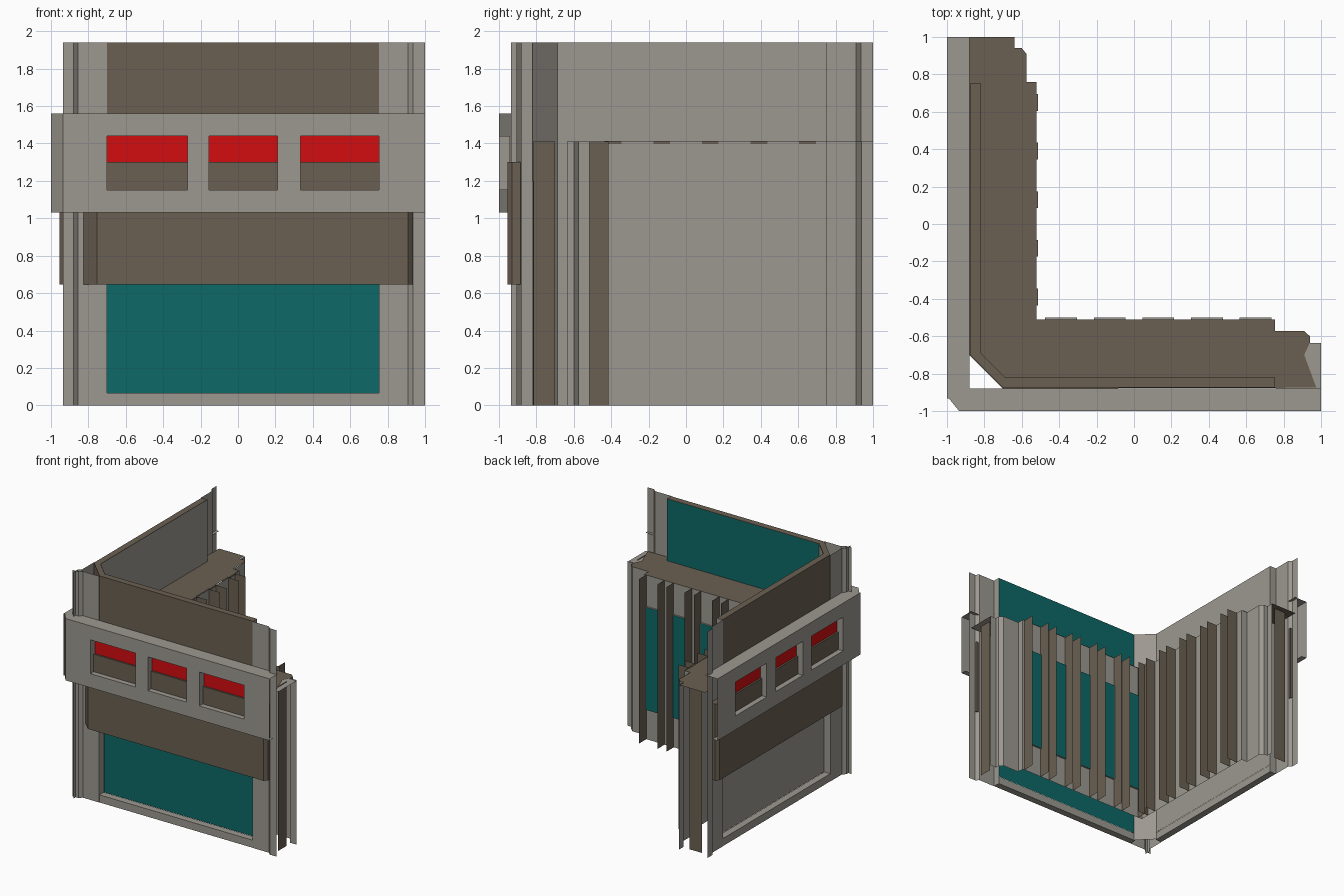
import bpy, bmesh

if "Cube" in bpy.data.objects:
    bpy.data.objects.remove(bpy.data.objects["Cube"])

H = 1.94      # full height
FLOOR = 1.41  # height of the inner ledge


def material(name, rgb):
    m = bpy.data.materials.new(name)
    m.diffuse_color = (*rgb, 1)
    m.use_nodes = True
    m.node_tree.nodes["Principled BSDF"].inputs["Base Color"].default_value = m.diffuse_color
    return m


GREY = material("warm grey", (0.335, 0.315, 0.28))
BROWN = material("dark brown", (0.145, 0.115, 0.085))
RED = material("red", (0.65, 0.004, 0.005))
TEAL = material("teal", (0.004, 0.14, 0.135))


def finish(bm, name, mat):
    bmesh.ops.recalc_face_normals(bm, faces=bm.faces)
    me = bpy.data.meshes.new(name)
    bm.to_mesh(me)
    bm.free()
    me.materials.append(mat)
    ob = bpy.data.objects.new(name, me)
    bpy.context.collection.objects.link(ob)


def swap(pts, side):
    """The left wing is the front wing mirrored across the diagonal."""
    return [(y, x) for x, y in pts] if side else list(pts)


def sheet(name, mat, pts, z0, z1, side=0):
    """Folded vertical sheet along a plan path."""
    bm = bmesh.new()
    cols = [(bm.verts.new((x, y, z0)), bm.verts.new((x, y, z1))) for x, y in swap(pts, side)]
    for a, b in zip(cols, cols[1:]):
        bm.faces.new((a[0], b[0], b[1], a[1]))
    finish(bm, name, mat)


def plate(name, mat, pts, z, side=0, thick=0.0):
    """Flat plan polygon, optionally raised to a prism."""
    bm = bmesh.new()
    f = bm.faces.new([bm.verts.new((x, y, z)) for x, y in swap(pts, side)])
    if thick:
        r = bmesh.ops.extrude_face_region(bm, geom=[f])
        bmesh.ops.translate(bm, vec=(0, 0, thick),
                            verts=[v for v in r["geom"] if isinstance(v, bmesh.types.BMVert)])
    finish(bm, name, mat)


def rect(x0, x1, y0, y1):
    return [(x0, y0), (x1, y0), (x1, y1), (x0, y1)]


WINDOWS = [(-0.70, -0.27), (-0.155, 0.21), (0.335, 0.755)]
BAYS = [-0.39, -0.13, 0.13, 0.39, 0.65]

for s in (0, 1):
    w = ("front_", "left_")[s]

    # folded pilaster sheets at both ends of the facade
    sheet(w + "corner_pilaster", GREY,
          [(-0.935, -0.905), (-0.88, -0.905), (-0.855, -0.88), (-0.70, -0.88), (-0.70, -0.82)], 0, H, s)
    sheet(w + "end_pilaster", GREY,
          [(0.755, -0.82), (0.755, -0.88), (0.91, -0.88), (0.935, -0.905), (1, -0.905)], 0, H, s)

    # recessed wall skin and bottom sill
    sheet(w + "wall_skin", GREY if s else TEAL, [(-0.70, -0.818), (0.755, -0.818)], 0.065, H - 0.002, s)
    plate(w + "sill", GREY, rect(-0.70, 0.755, -0.878, -0.82), 0, s, 0.065)

    # projecting apron panel under the window band
    apron = [(-0.825, -0.885), (-0.755, -0.955), (0.91, -0.955), (0.935, -0.93), (0.935, -0.885)]
    plate(w + "apron_panel", BROWN, apron, 0.645, s, 0.655)

    # window band: face strips, mullions, top and bottom shelves
    sheet(w + "band_top_strip", GREY, [(-0.935, -1), (1, -1)], 1.44, 1.56, s)
    sheet(w + "band_bottom_strip", GREY, [(-0.935, -1), (1, -1)], 1.03, 1.15, s)
    edges = [-0.935] + [x for win in WINDOWS for x in win] + [1]
    for a, b in zip(edges[::2], edges[1::2]):
        sheet(w + "band_mullion", GREY, [(a, -1), (b, -1)], 1.15, 1.44, s)
    plate(w + "band_top", GREY, [(-0.935, -1), (1, -1), (1, -0.88), (-0.88, -0.88)], 1.56, s)
    plate(w + "band_bottom", GREY, [(-0.935, -1), (1, -1), (1, -0.95), (-0.91, -0.95)], 1.03, s)

    # window reveals and red blinds
    for a, b in WINDOWS:
        for x in (a, b):
            sheet(w + "window_jamb", GREY, [(x, -1), (x, -0.94)], 1.15, 1.44, s)
        for z in (1.15, 1.44):
            plate(w + "window_reveal", GREY, rect(a, b, -1, -0.94), z, s)
        sheet(w + "window_blind", RED, [(a, -0.94), (b, -0.94)], 1.3, 1.44, s)

    # inner wall below the ledge with its folded end sheet
    sheet(w + "inner_wall", GREY,
          [(-0.52, -0.515), (0.755, -0.515), (0.755, -0.572), (0.91, -0.572),
           (0.94, -0.60), (0.94, -0.635), (1, -0.635)], 0, FLOOR, s)
    sheet(w + "end_return", BROWN, [(0.95, -0.70), (0.95, -0.815)], 0, FLOOR, s)

    # thin inner fins in pairs
    half = 0.045 if s else 0.087
    for c in BAYS:
        for x in (c - half, c + half):
            sheet(w + "fin", BROWN, [(x, -0.515), (x, -0.415)], 0, FLOOR, s)
        if s:
            plate(w + "fin_cap", BROWN, rect(c - half, c + half, -0.525, -0.512), 1.396, s, 0.016)
        else:
            sheet("inner_glazing", TEAL, [(c - 0.08, -0.498), (c + 0.08, -0.498)], 0.26, 1.14)
            plate("inner_glazing_frame", GREY, rect(c - 0.085, c + 0.085, -0.514, -0.5), 0.26, 0, 0.88)

# chamfered face of the band at the corner
sheet("band_corner", GREY, [(-0.935, -1), (-1, -0.92)], 1.03, 1.56)
sheet("band_corner_side", GREY, [(-1, -0.92), (-1, -0.935)], 1.03, 1.56)
plate("band_corner_top", GREY, [(-0.935, -1), (-1, -0.92), (-0.88, -0.88)], 1.56)

# upper parapet running round the chamfered corner, with a grey lining
plate("parapet", BROWN,
      [(0.755, -0.875), (-0.70, -0.875), (-0.875, -0.70), (-0.875, 0.755),
       (-0.82, 0.755), (-0.82, -0.69), (-0.69, -0.82), (0.755, -0.82)], 1.2, 0, H - 1.2)
sheet("corner_lining", GREY, [(-0.818, -0.688), (-0.688, -0.818)], 0, H - 0.002)

# ledge covering both wings
plate("ledge", BROWN,
      [(-0.88, 1), (-0.88, -0.70), (-0.70, -0.88), (0.975, -0.875), (0.91, -0.70), (0.94, -0.635),
       (0.94, -0.60), (0.91, -0.572), (0.755, -0.572), (0.755, -0.51), (-0.52, -0.51),
       (-0.52, 0.76), (-0.575, 0.76), (-0.575, 0.91), (-0.60, 0.94), (-0.64, 0.94), (-0.64, 1)], FLOOR)
plate("ledge_end_plate", GREY, rect(0.76, 1, -0.88, -0.635), FLOOR - 0.006)
